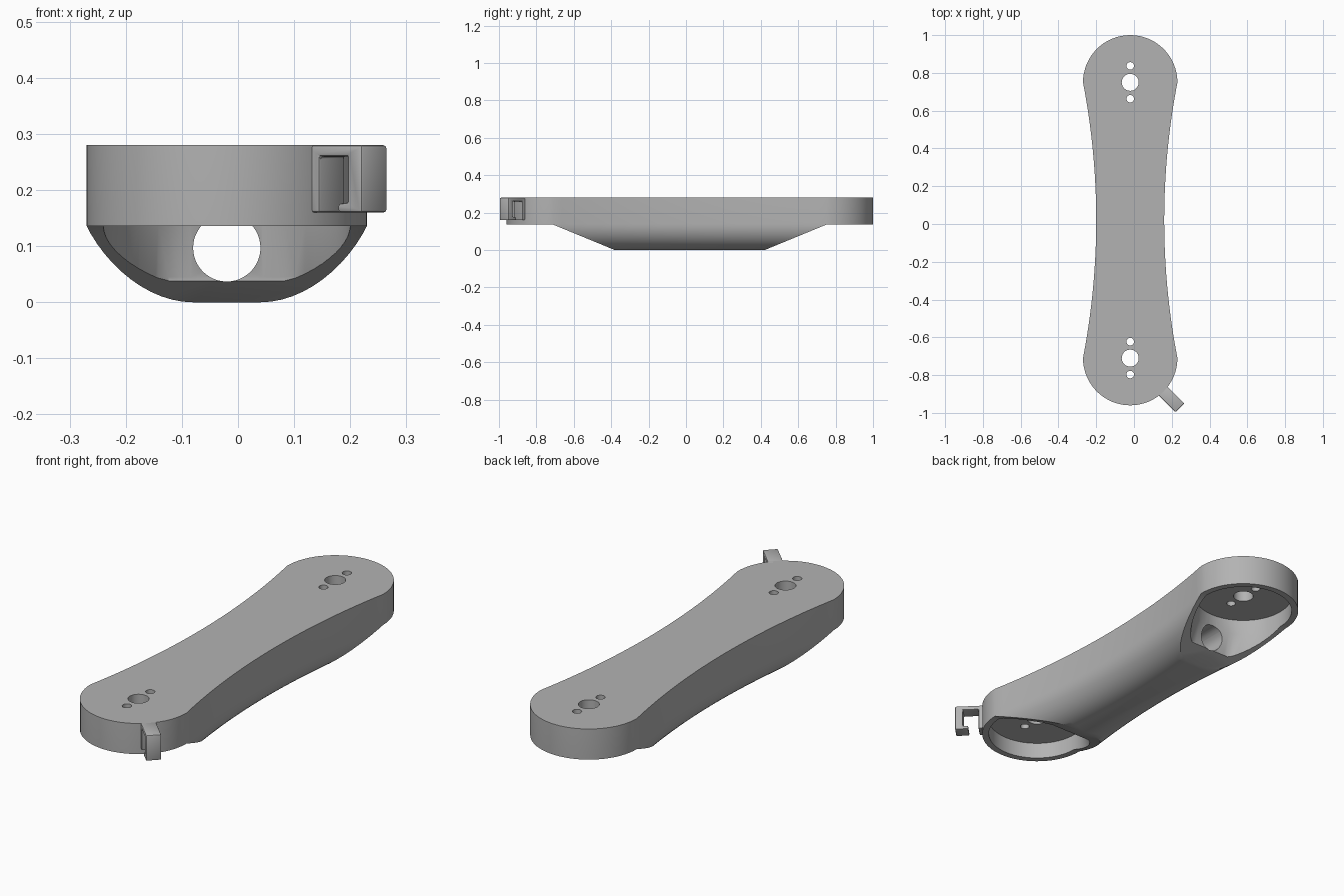
import bpy, bmesh
from math import sin, cos, pi, sqrt, radians
from mathutils import Vector, Matrix

if "Cube" in bpy.data.objects:
    bpy.data.objects.remove(bpy.data.objects["Cube"], do_unlink=True)

CX, CY = -0.02, 0.02            # centre of the arm
HALF, END_R, WAIST = 0.73, 0.25, 0.18
TOP, RIM, FILLET = 0.28, 0.136, 0.14

grey = bpy.data.materials.new("plain grey")
grey.use_nodes = True
grey.diffuse_color = (0.45, 0.45, 0.45, 1)
grey.node_tree.nodes["Principled BSDF"].inputs["Base Color"].default_value = grey.diffuse_color


def loft(name, rings, matrix=Matrix()):
    """Closed solid through rings of equal point count."""
    bm = bmesh.new()
    loops = [[bm.verts.new(matrix @ Vector(p)) for p in r] for r in rings]
    for a, b in zip(loops, loops[1:]):
        for i in range(len(a)):
            j = (i + 1) % len(a)
            bm.faces.new((a[i], a[j], b[j], b[i]))
    bm.faces.new(loops[0])
    bm.faces.new(loops[-1])
    bmesh.ops.recalc_face_normals(bm, faces=bm.faces)
    mesh = bpy.data.meshes.new(name)
    bm.to_mesh(mesh)
    bm.free()
    mesh.materials.append(grey)
    ob = bpy.data.objects.new(name, mesh)
    bpy.context.collection.objects.link(ob)
    return ob


def circle(r, n=48):
    return [(r * cos(2 * pi * i / n), r * sin(2 * pi * i / n)) for i in range(n)]


def at_z(points, z):
    return [(x, y, z) for x, y in points]


def bake(ob):
    """Apply all modifiers and smooth the curved faces."""
    dg = bpy.context.evaluated_depsgraph_get()
    mesh = bpy.data.meshes.new_from_object(ob.evaluated_get(dg))
    ob.modifiers.clear()
    ob.data = mesh
    bpy.ops.object.select_all(action='DESELECT')
    ob.select_set(True)
    bpy.context.view_layer.objects.active = ob
    bpy.ops.object.shade_smooth_by_angle(angle=radians(30))


# Outline: round ends joined by shallow concave sides
sag = END_R - WAIST
side_r = (HALF ** 2 + sag ** 2) / (2 * sag)


def side(y):
    return WAIST + side_r - sqrt(side_r ** 2 - y * y)


half = [(side(HALF * k / 16), HALF * k / 16) for k in range(-16, 16)]
half += [(END_R * cos(pi * k / 32), HALF + END_R * sin(pi * k / 32)) for k in range(32)]
outline = half + [(-x, -y) for x, y in half]


def inset(d):
    out = []
    n = len(outline)
    for i, p in enumerate(outline):
        t = Vector(outline[(i + 1) % n]) - Vector(outline[i - 1])
        normal = Vector((t.y, -t.x)).normalized()
        out.append(tuple(Vector(p) - normal * d))
    return out


# Body with a quarter-round lower edge
rings = [at_z(outline, TOP)]
for k in range(13):
    a = k / 12 * pi / 2
    rings.append(at_z(inset(FILLET * (1 - cos(a))), FILLET * (1 - sin(a))))
place = Matrix.Translation((CX, CY, 0))
body = loft("arm_body", rings, place)

# Cutters
cutters = []
turn_bore = Matrix.Translation((0, 0, 0.097)) @ Matrix.Rotation(pi / 2, 4, 'X')
cutters.append(loft("bore_cutter", [at_z(circle(0.06), z) for z in (-0.6, 0.6)],
                    place @ turn_bore))
slope = [(0.4, 0), (HALF, RIM), (1.2, RIM), (1.2, -0.1), (0.155, -0.1)]
pocket = circle(0.22, 64)
# Lower pocket reaches further inward and ends in a flat
flared = [(x, y if y > 0 else max(y * 1.23, -0.237)) for x, y in pocket]
for s in (1, -1):
    end = place @ Matrix.Rotation(0 if s > 0 else pi, 4, 'Z')
    cutters.append(loft("slope_cutter", [[(x, y, z) for y, z in slope] for x in (-0.5, 0.5)], end))
    to_hub = end @ Matrix.Translation((0, HALF, 0))
    levels = [at_z(flared, -0.05), at_z(flared, 0.045), at_z(pocket, 0.14), at_z(pocket, 0.213)]
    cutters.append(loft("pocket_cutter", levels, to_hub))
    for y, r in ((0, 0.045), (0.087, 0.02), (-0.087, 0.02)):
        cutters.append(loft("hole_cutter", [at_z(circle(r, 32), z) for z in (0.18, 0.4)],
                            to_hub @ Matrix.Translation((0, y, 0))))
for c in cutters:
    c.hide_render = True
    m = body.modifiers.new("cut", 'BOOLEAN')
    m.operation, m.solver, m.object = 'DIFFERENCE', 'EXACT', c
bake(body)
for c in cutters:
    bpy.data.objects.remove(c, do_unlink=True)

# Cable hook: profile in distance from hub and height
hook_profile = [(0.235, 0.28), (0.372, 0.28), (0.372, 0.16), (0.312, 0.16), (0.312, 0.176),
                (0.337, 0.178), (0.337, 0.26), (0.265, 0.26), (0.265, 0.16), (0.235, 0.16)]
to_hook = place @ Matrix.Translation((0, -HALF, 0)) @ Matrix.Rotation(-pi / 4, 4, 'Z')
hook = loft("cable_hook", [[(d, w, z) for d, z in hook_profile] for w in (-0.033, 0.033)], to_hook)
bevel = hook.modifiers.new("soft_edges", 'BEVEL')
bevel.width, bevel.segments = 0.005, 2
bake(hook)
